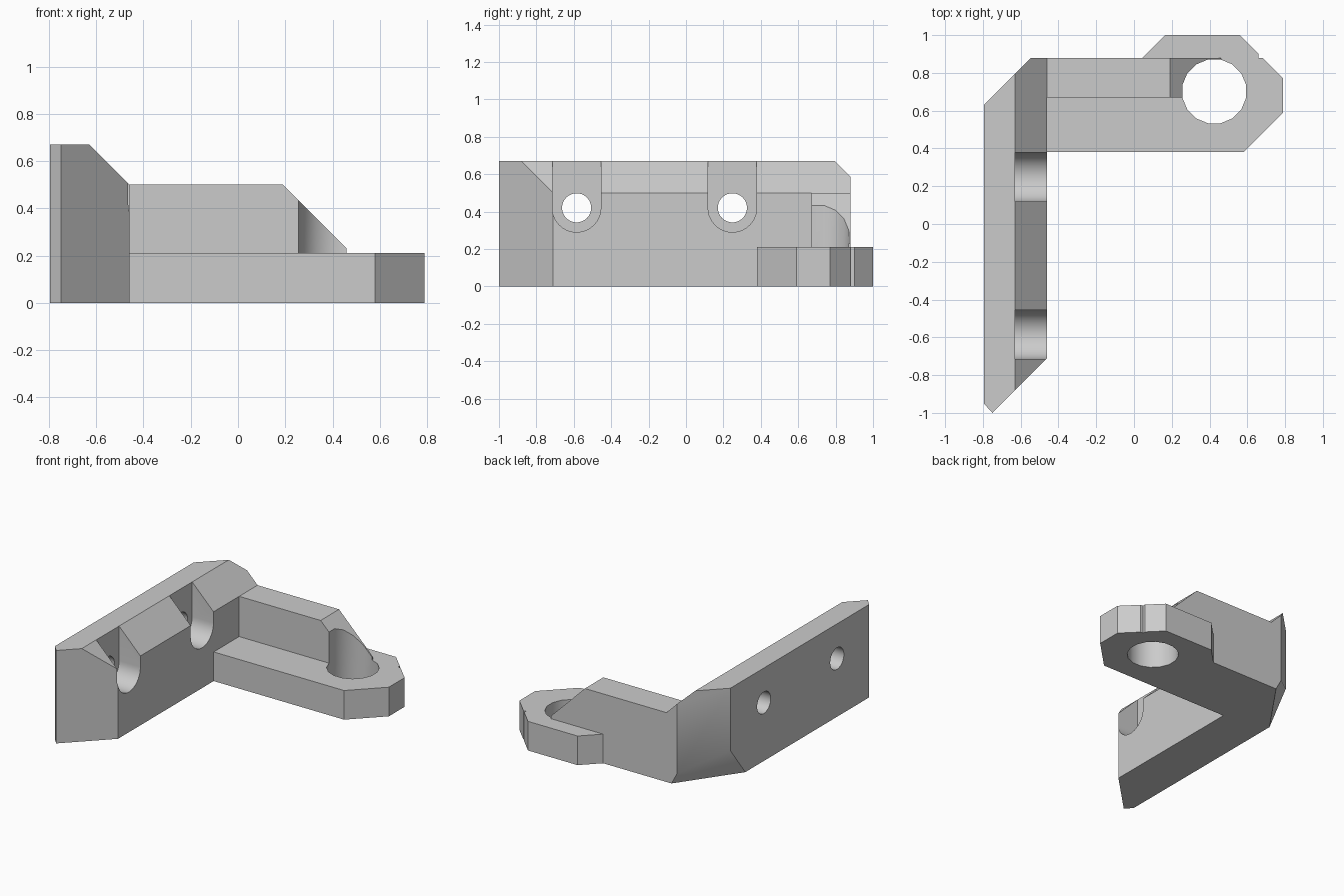
import bpy, bmesh
from math import pi, sin, cos, radians
from mathutils import Vector

old = bpy.data.objects.get("Cube")
if old:
    bpy.data.objects.remove(old, do_unlink=True)

grey = bpy.data.materials.new("plain grey")
grey.use_nodes = True
colour = (0.6, 0.6, 0.6, 1)
grey.diffuse_color = colour
grey.node_tree.nodes["Principled BSDF"].inputs["Base Color"].default_value = colour


def prism(name, points, axis, start, end):
    """Extrude a 2D outline along x, y or z."""
    place = {"x": lambda a, b, c: (c, a, b),
             "y": lambda a, b, c: (a, c, b),
             "z": lambda a, b, c: (a, b, c)}[axis]
    bm = bmesh.new()
    face = bm.faces.new([bm.verts.new(place(a, b, start)) for a, b in points])
    moved = bmesh.ops.extrude_face_region(bm, geom=[face])["geom"]
    shift = Vector(place(0, 0, end - start))
    bmesh.ops.translate(bm, vec=shift, verts=[v for v in moved if isinstance(v, bmesh.types.BMVert)])
    bmesh.ops.recalc_face_normals(bm, faces=bm.faces)
    mesh = bpy.data.meshes.new(name)
    bm.to_mesh(mesh)
    bm.free()
    mesh.materials.append(grey)
    obj = bpy.data.objects.new(name, mesh)
    bpy.context.collection.objects.link(obj)
    return obj


def arc(cx, cy, r, a0, a1, n):
    angles = [a0 + (a1 - a0) * i / n for i in range(n + 1)]
    return [(cx + r * cos(a), cy + r * sin(a)) for a in angles]


def circle(cx, cy, r, n):
    return arc(cx, cy, r, pi / n, 2 * pi + pi / n, n)[:-1]


def combine(target, tool, operation):
    """Apply a boolean and discard the tool."""
    mod = target.modifiers.new("bool", "BOOLEAN")
    mod.operation, mod.object, mod.solver = operation, tool, "EXACT"
    graph = bpy.context.evaluated_depsgraph_get()
    mesh = bpy.data.meshes.new_from_object(target.evaluated_get(graph))
    target.modifiers.clear()
    target.data = mesh
    bpy.data.objects.remove(tool, do_unlink=True)


def slice_off(obj, point, normal):
    """Remove everything on the normal's side of a plane and cap it."""
    bm = bmesh.new()
    bm.from_mesh(obj.data)
    cut = bmesh.ops.bisect_plane(bm, geom=bm.verts[:] + bm.edges[:] + bm.faces[:],
                                 plane_co=point, plane_no=normal, clear_outer=True)
    edges = [e for e in cut["geom_cut"] if isinstance(e, bmesh.types.BMEdge)]
    bmesh.ops.contextual_create(bm, geom=edges)
    bmesh.ops.recalc_face_normals(bm, faces=bm.faces)
    bm.to_mesh(obj.data)
    bm.free()


# Upright wall with bevelled top and clipped back corner
bracket = prism("bracket", [(-.795, -.95), (-.75, -1), (-.46, -.71), (-.46, .88),
                            (-.545, .88), (-.795, .63)], "z", 0, .67)
slice_off(bracket, (-.63, 0, .67), (1, 0, 1))
low_a, low_b, high = Vector((-.795, .46, 0)), Vector((-.5, .88, 0)), Vector((-.795, .63, .22))
slice_off(bracket, low_a, (high - low_a).cross(low_b - low_a) * -1
          if (high - low_a).cross(low_b - low_a).x > 0 else (high - low_a).cross(low_b - low_a))

# Screw holes with open slots above them
for y in (-.585, .248):
    slot = [(y + .13, .8)] + arc(y, .42, .13, 0, -pi, 20)[:] + [(y - .13, .8)]
    combine(bracket, prism("slot_cutter", slot, "x", -.63, -.3), "DIFFERENCE")
    combine(bracket, prism("screw_cutter", circle(y, .42, .078, 28), "x", -1, -.3), "DIFFERENCE")

# Flat arm with a clipped ring end, and a sloped rib along its back
arm = prism("arm", [(-.48, .38), (.58, .38), (.79, .59), (.79, .77), (.68, .88), (.66, .88),
                    (.66, .9), (.56, 1), (.165, 1), (.045, .88), (-.48, .88)], "z", 0, .21)
rib = prism("rib", [(-.48, .1), (.46, .1), (.46, .23), (.19, .5), (-.48, .5)], "y", .67, .88)
combine(arm, rib, "UNION")
combine(arm, prism("ring_cutter", circle(.425, .702, .172, 16), "z", -.5, 1), "DIFFERENCE")
combine(bracket, arm, "UNION")

# Smooth bores, crisp edges elsewhere
bpy.ops.object.select_all(action="DESELECT")
bracket.select_set(True)
bpy.context.view_layer.objects.active = bracket
bpy.ops.object.shade_smooth_by_angle(angle=radians(30))
